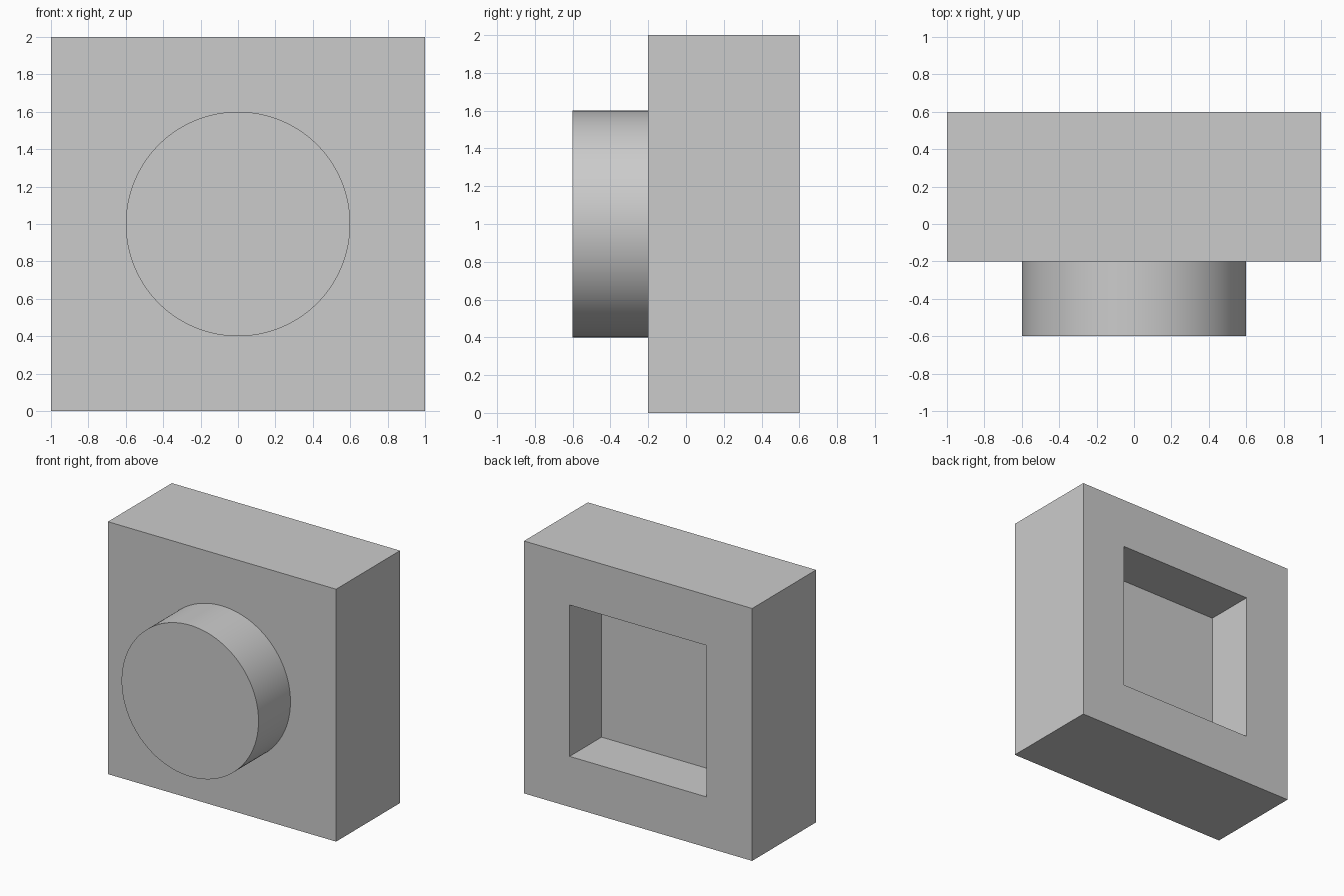
import bpy
import bmesh
import math
from mathutils import Matrix, Vector

cube = bpy.data.objects.get("Cube")
if cube:
    bpy.data.objects.remove(cube, do_unlink=True)

# Single grey material
grey = bpy.data.materials.new("light_grey")
grey.use_nodes = True
colour = (0.6, 0.6, 0.6, 1.0)
grey.diffuse_color = colour
grey.node_tree.nodes["Principled BSDF"].inputs["Base Color"].default_value = colour


def add_object(name, bm):
    mesh = bpy.data.meshes.new(name)
    bm.normal_update()
    bm.to_mesh(mesh)
    bm.free()
    mesh.materials.append(grey)
    obj = bpy.data.objects.new(name, mesh)
    bpy.context.collection.objects.link(obj)
    return obj


# Square block with a square pocket sunk into its back
bm = bmesh.new()
bmesh.ops.create_cube(bm, size=1.0)
bmesh.ops.scale(bm, vec=(2.0, 0.8, 2.0), verts=bm.verts)
bmesh.ops.translate(bm, vec=(0, 0.2, 1.0), verts=bm.verts)
bm.normal_update()
back = max(bm.faces, key=lambda f: f.calc_center_median().y)
bmesh.ops.inset_region(bm, faces=[back], thickness=0.4, use_even_offset=True)
pocket = bmesh.ops.extrude_discrete_faces(bm, faces=[back])["faces"][0]
bmesh.ops.translate(bm, vec=(0, -0.4, 0), verts=pocket.verts)
bmesh.ops.recalc_face_normals(bm, faces=bm.faces)
add_object("block", bm)

# Round stud on the front, its open end meeting the block
bm = bmesh.new()
bmesh.ops.create_cone(bm, cap_ends=True, segments=128, radius1=0.6, radius2=0.6,
                      depth=0.4, matrix=Matrix.Translation((0, -0.4, 1.0))
                      @ Matrix.Rotation(math.radians(90), 4, "X"))
inner = max(bm.faces, key=lambda f: f.calc_center_median().y)
bmesh.ops.delete(bm, geom=[inner], context="FACES_ONLY")
stud = add_object("front_stud", bm)
bpy.ops.object.select_all(action="DESELECT")
stud.select_set(True)
bpy.context.view_layer.objects.active = stud
bpy.ops.object.shade_smooth_by_angle(angle=math.radians(30))
